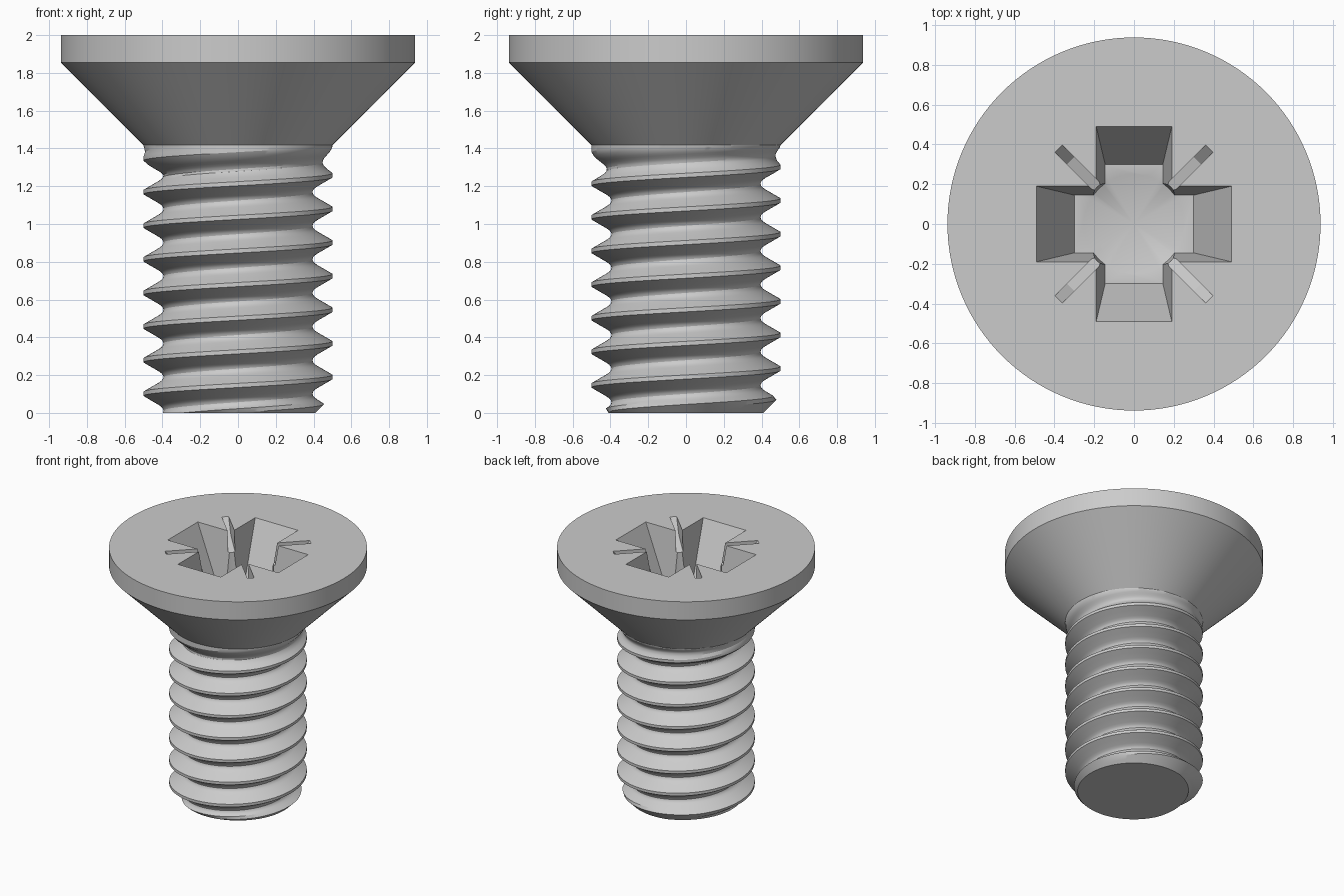
import bpy, bmesh
from math import sin, cos, pi
from mathutils import Vector, Matrix

if "Cube" in bpy.data.objects:
    bpy.data.objects.remove(bpy.data.objects["Cube"])

N = 128            # sides around the axis
P = 0.178          # thread pitch
NECK = 1.417       # where the shank meets the head
TOP = 2.0


def make_object(name, bm):
    bmesh.ops.recalc_face_normals(bm, faces=bm.faces)
    me = bpy.data.meshes.new(name)
    bm.to_mesh(me)
    bm.free()
    ob = bpy.data.objects.new(name, me)
    bpy.context.collection.objects.link(ob)
    return ob


def thread_radius(turn, z):
    """Radius of the 60 degree thread at a given turn (0..1) and height."""
    s = (z - 0.012) / P - turn
    d = abs(s - round(s)) * P                      # distance from the crest
    depth = max(0.0, min(d, 0.055) - 0.011) * 1.732
    if d > 0.055:                                  # rounded root
        t = (d - 0.055) / 0.034
        depth += 1.732 * 0.034 * (t - t * t / 2)
    fade = max(0.0, min(1.0, (1.41 - z) / 0.15))   # run-out under the head
    return min(0.5 - depth * fade, 0.41 + z)       # chamfered tip


# Screw body: helical grid of the thread, continued into the countersunk head
half = [0.011, 0.033, 0.055, 0.066, 0.078]
offsets = [-h for h in reversed(half)] + half + [P / 2]
bm = bmesh.new()
columns = []
for j in range(N + 1):
    turn = j / N
    c, s = cos(2 * pi * turn), sin(2 * pi * turn)
    col = []
    for k in range(-2, 10):
        for o in offsets:
            z = max(0.0, min(NECK, 0.012 + P * (k + turn) + o))
            col.append((thread_radius(turn, z), z))
    col += [(0.9375, 1.855), (0.9375, TOP)]
    columns.append([bm.verts.new((r * c, r * s, z)) for r, z in col])
for a, b in zip(columns, columns[1:]):
    for i in range(len(a) - 1):
        bm.faces.new((a[i], b[i], b[i + 1], a[i + 1]))
bmesh.ops.remove_doubles(bm, verts=bm.verts, dist=1e-5)
bmesh.ops.holes_fill(bm, edges=[e for e in bm.edges if e.is_boundary], sides=0)
screw = make_object("countersunk_screw", bm)


def hull_cutter(name, points, angle=0.0):
    """Convex cutter; point heights are relative to the head's top face."""
    bm = bmesh.new()
    rot = Matrix.Rotation(angle, 4, 'Z')
    for p in points:
        bm.verts.new(rot @ Vector(p) + Vector((0, 0, TOP)))
    bmesh.ops.convex_hull(bm, input=bm.verts)
    bmesh.ops.dissolve_limit(bm, angle_limit=0.001, verts=bm.verts, edges=bm.edges)
    ob = make_object(name, bm)
    ob.hide_render = True
    return ob


cutters = []

# Tapered cross arms, running slightly past the top face
D = 0.4
arm = [(x * l, y * w, z) for l, w, z in
       ((0.49 + 0.019, 0.19 + 0.0045, 0.04), (0.30, 0.145, -D))
       for x in (-1, 1) for y in (-1, 1)]
for i in range(2):
    cutters.append(hull_cutter("cross_cutter", arm, i * pi / 2))

# Central bore with a conical floor
bore = [(r * cos(2 * pi * i / 48), r * sin(2 * pi * i / 48), z)
        for r, z in ((0.272, 0.04), (0.25, -D)) for i in range(48)]
cutters.append(hull_cutter("bore_cutter", bore + [(0, 0, -D - 0.1)]))

# Four narrow diagonal tick slots
tick = [(r, y, z) for r, z in
        ((0.569, 0.04), (0.45, -0.10), (0.2, -0.18), (0.2, 0.04))
        for y in (-0.025, 0.025)]
for i in range(4):
    cutters.append(hull_cutter("tick_cutter", tick, pi / 4 + i * pi / 2))

# Cut the recess and remove the cutters
bpy.context.view_layer.objects.active = screw
screw.select_set(True)
for cutter in cutters:
    mod = screw.modifiers.new("recess", 'BOOLEAN')
    mod.operation = 'DIFFERENCE'
    mod.solver = 'EXACT'
    mod.object = cutter
    bpy.ops.object.modifier_apply(modifier=mod.name)
    bpy.data.objects.remove(cutter)

bpy.ops.object.shade_smooth_by_angle(angle=0.45)
